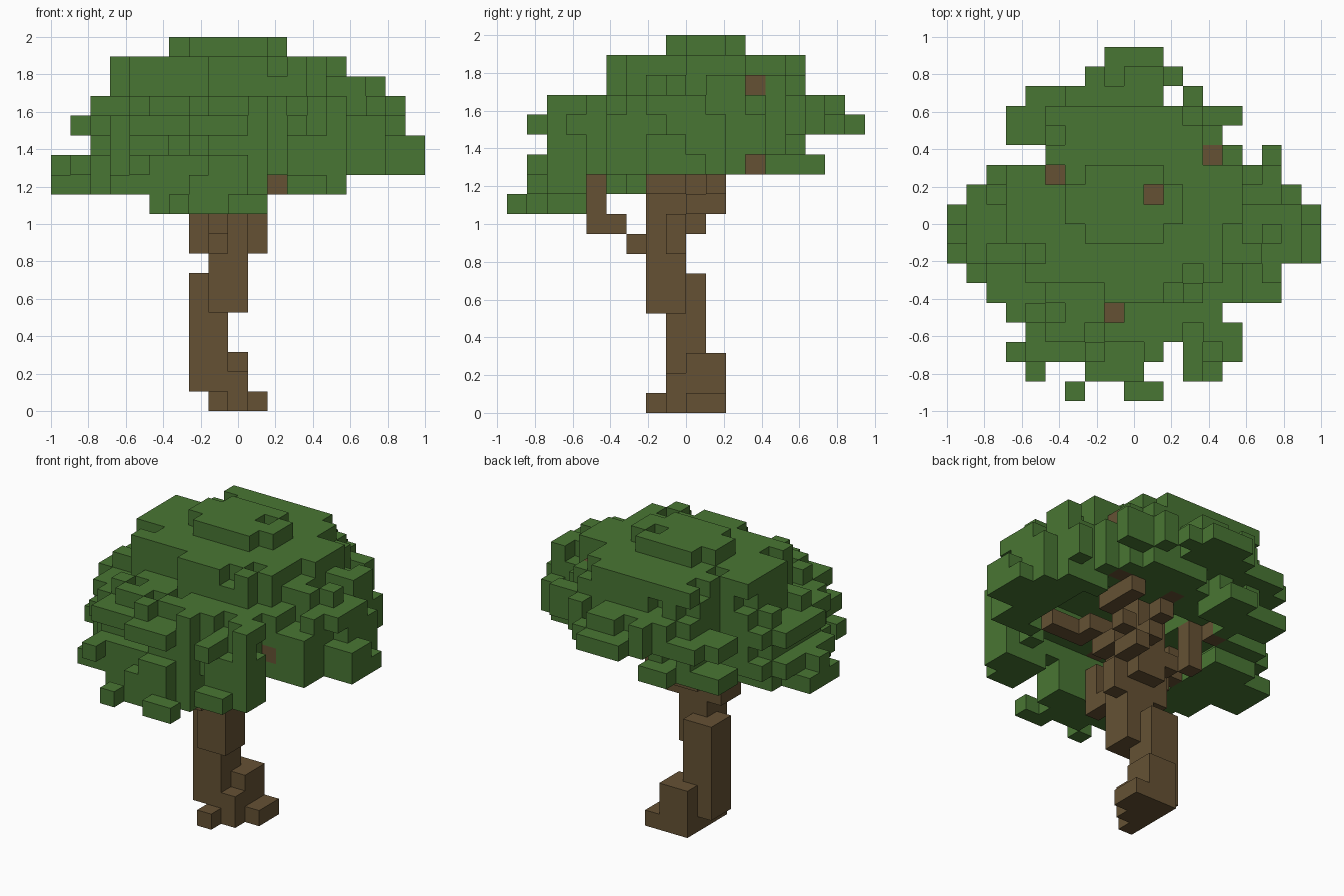
import bpy
import bmesh
import random
from mathutils import Vector

random.seed(4)
CELL = 2 / 19
ORIGIN = Vector((-1, -9 * CELL, 0))

old = bpy.data.objects.get("Cube")
if old:
    bpy.data.objects.remove(old, do_unlink=True)


def material(name, colour):
    mat = bpy.data.materials.new(name)
    mat.use_nodes = True
    mat.diffuse_color = colour
    mat.node_tree.nodes["Principled BSDF"].inputs["Base Color"].default_value = colour
    return mat


def box(x, y, z):
    """All cells between inclusive (low, high) pairs."""
    return {(i, j, k) for i in range(x[0], x[1] + 1)
            for j in range(y[0], y[1] + 1) for k in range(z[0], z[1] + 1)}


def branch(*points):
    """A one-cell-thick limb, stepping one axis at a time."""
    cells = set()
    for start, end in zip(points, points[1:]):
        a, b = Vector(start), Vector(end)
        steps = int((b - a).length * 4)
        for n in range(steps + 1):
            cells.add(tuple(round(v) for v in a.lerp(b, n / steps)))
    return cells


def build(name, cells, mat, solid):
    """Make the outer skin of a set of cells, skipping faces covered by solid."""
    bm = bmesh.new()
    verts = {}

    def corner(p):
        key = tuple(p)
        if key not in verts:
            verts[key] = bm.verts.new(ORIGIN + Vector(p) * CELL)
        return verts[key]

    for cell in sorted(cells):
        for axis in range(3):
            for side in (0, 1):
                step = list(cell)
                step[axis] += 2 * side - 1
                if tuple(step) in solid:
                    continue
                u, v = (axis + 1) % 3, (axis + 2) % 3
                ring = []
                for du, dv in ((0, 0), (1, 0), (1, 1), (0, 1)):
                    p = list(cell)
                    p[axis] += side
                    p[u] += du
                    p[v] += dv
                    ring.append(corner(p))
                bm.faces.new(ring if side else ring[::-1])
    mesh = bpy.data.meshes.new(name)
    bm.to_mesh(mesh)
    bm.free()
    mesh.materials.append(mat)
    obj = bpy.data.objects.new(name, mesh)
    bpy.context.collection.objects.link(obj)


# Trunk: stepped foot, leaning stem, thicker crown
trunk = (box((8, 8), (7, 10), (0, 0)) | box((9, 9), (8, 10), (0, 0))
         | box((10, 10), (9, 10), (0, 0))
         | box((8, 9), (8, 10), (1, 1)) | box((7, 7), (8, 9), (1, 6))
         | box((8, 8), (8, 9), (2, 6)) | box((8, 9), (9, 10), (2, 2))
         | box((8, 9), (7, 8), (5, 8)) | box((8, 8), (6, 6), (8, 8))
         | box((7, 7), (7, 8), (8, 9)) | box((10, 10), (8, 8), (8, 9))
         | box((8, 9), (7, 9), (9, 11)) | box((8, 9), (8, 9), (12, 14)))

# Branches: one towards each leaf mass
branches = (branch((8, 6, 8), (8, 5, 9), (8, 4, 9), (8, 4, 11))
            | branch((10, 9, 10), (11, 10, 11), (12, 11, 12), (13, 12, 13))
            | branch((7, 9, 10), (6, 10, 11), (5, 11, 13))
            | branch((9, 8, 11), (12, 6, 12), (14, 5, 13))
            | branch((7, 7, 10), (4, 7, 12))
            | branch((9, 10, 11), (9, 12, 13)))

# Plan outline of the canopy: filled column spans for each row, front to back
PLAN = (((6, 6), (9, 10)), ((4, 4), (7, 9), (12, 13)), ((3, 10), (12, 14)),
        ((4, 14),), ((3, 13),), ((2, 16),), ((1, 16),), ((0, 18),), ((0, 18),),
        ((0, 18),), ((1, 17),), ((2, 16),), ((5, 14), (16, 16)), ((3, 13),),
        ((3, 14),), ((4, 10), (12, 12)), ((7, 11),), ((8, 10),))
plan = {(i, j) for j, row in enumerate(PLAN) for a, b in row for i in range(a, b + 1)}

# Canopy layers: height, x span, y span, hollow core size
LAYERS = ((12, 0, 18, 1, 15, .6), (13, 0 + 2, 18, 2, 14, .45), (14, 1, 17, 1, 17, 0),
          (15, 2, 17, 2, 16, 0), (16, 3, 16, 5, 14, 0), (17, 3, 14, 5, 14, 0),
          (18, 6, 11, 8, 11, 0))
leaves = set()
for k, x0, x1, y0, y1, core in LAYERS:
    cx, cy = (x0 + x1) / 2, (y0 + y1) / 2
    rx, ry = (x1 - x0 + 1) / 2, (y1 - y0 + 1) / 2
    for i, j in sorted(plan):
        u, v = abs(i - cx) / rx, abs(j - cy) / ry
        r = (u ** 2.3 + v ** 2.3) ** (1 / 2.3)
        ragged = random.uniform(-.14, .08) if min(u, v) > .12 else 0
        if core <= r <= 1 + ragged and u < 1 and v < 1:
            if k > 12 or j < 12 or i < 8:
                leaves.add((i, j, k))

# Low leaf masses at the front and on the right flank
low = (box((5, 10), (2, 3), (10, 11)) | box((6, 10), (0, 1), (10, 10))
       | box((7, 9), (1, 1), (11, 11)) | box((12, 14), (1, 3), (11, 11))
       | box((0, 2), (7, 9), (11, 11)) | box((2, 4), (5, 10), (11, 11))
       | box((3, 6), (2, 5), (11, 11)))
leaves |= {c for c in low if c[:2] in plan}

# Loose tufts fill any outline column that is still empty
for i, j in sorted(plan - {c[:2] for c in leaves}):
    leaves.add((i, j, random.choice((12, 13, 14)) if j > 3 else 12))

# Bumpy top: drop some exposed cells
for i, j, k in sorted(leaves):
    if k in (15, 16) and (i, j, k + 1) not in leaves and random.random() < .3:
        leaves.discard((i, j, k))

# Branch tips that show through gaps in the leaves
for i, j in ((8, 4), (13, 12), (5, 11), (10, 10)):
    top = max(c[2] for c in leaves if c[:2] == (i, j))
    leaves.discard((i, j, top))
    branches |= box((i, i), (j, j), (top - 2, top - 1))

branches -= trunk
leaves -= trunk | branches

bark = material("bark_brown", (.13, .083, .034, 1))
green = material("leaf_green", (.066, .18, .033, 1))
wood = trunk | branches
build("trunk", trunk, bark, wood)
build("branches", branches, bark, wood)
build("foliage", leaves, green, leaves)
